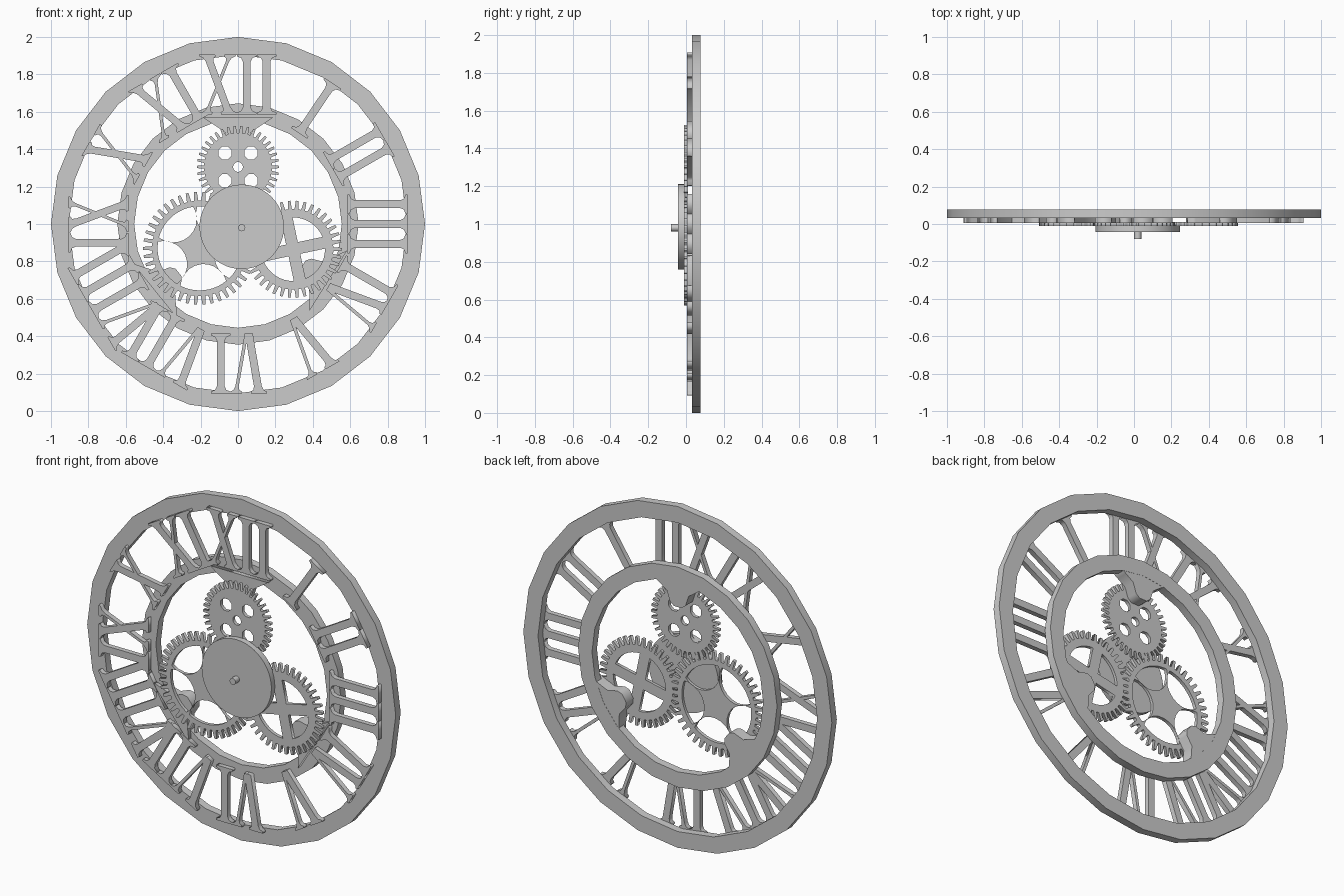
import bpy, bmesh
from math import sin, cos, pi, radians, hypot

if "Cube" in bpy.data.objects:
    bpy.data.objects.remove(bpy.data.objects["Cube"])


def slab(name, groups, y0, y1):
    """Extrude filled 2D outlines (outer loop first, then holes) drawn in XZ."""
    bm = bmesh.new()
    for loops in groups:
        cu = bpy.data.curves.new("outline", 'CURVE')
        cu.dimensions = '2D'
        cu.fill_mode = 'BOTH'
        cu.extrude = (y1 - y0) / 2
        for loop in loops:
            sp = cu.splines.new('POLY')
            sp.points.add(len(loop) - 1)
            for p, (x, z) in zip(sp.points, loop):
                p.co = (x, z, 0, 1)
            sp.use_cyclic_u = True
        tmp = bpy.data.objects.new("outline", cu)
        bpy.context.scene.collection.objects.link(tmp)
        dg = bpy.context.evaluated_depsgraph_get()
        me = bpy.data.meshes.new_from_object(tmp.evaluated_get(dg))
        bm.from_mesh(me)
        bpy.data.objects.remove(tmp)
        bpy.data.curves.remove(cu)
        bpy.data.meshes.remove(me)
    for v in bm.verts:
        v.co = (v.co.x, (y0 + y1) / 2 - v.co.z, v.co.y)
    # weld each extruded outline into a closed solid
    bmesh.ops.remove_doubles(bm, verts=bm.verts, dist=1e-5)
    bmesh.ops.recalc_face_normals(bm, faces=bm.faces)
    mesh = bpy.data.meshes.new(name)
    bm.to_mesh(mesh)
    bm.free()
    ob = bpy.data.objects.new(name, mesh)
    bpy.context.scene.collection.objects.link(ob)
    return ob


def circle(cx, cz, r, n, start=0.0):
    return [(cx + r * cos(start + 2 * pi * i / n), cz + r * sin(start + 2 * pi * i / n))
            for i in range(n)]


def teeth(cx, cz, root, tip, n):
    pts = []
    for i in range(n):
        for f, r in ((-.30, root), (-.17, tip), (.17, tip), (.30, root)):
            a = 2 * pi * (i + f) / n
            pts.append((cx + r * cos(a), cz + r * sin(a)))
    return pts


def dial(a, pts):
    """Place (sideways, radius) points at clockwise dial angle a (degrees)."""
    a = radians(a)
    return [(u * cos(a) + r * sin(a), 1 + r * cos(a) - u * sin(a)) for u, r in pts]


# Two 24-sided rings
for name, ro, ri in (("outer_ring", 1.0, 0.905), ("inner_ring", 0.645, 0.555)):
    slab(name, [[circle(0, 1, ro, 24), circle(0, 1, ri, 24)]], 0.032, 0.078)

# Gear-carrying tabs on the inner ring
tab = [(-.19, .57), (-.12, .525), (-.07, .49), (-.05, .43), (-.025, .41)]
tab += [(-u, r) for u, r in reversed(tab)]
slab("ring_tabs", [[dial(a, tab)] for a in (0, 122, 231)], 0.008, 0.077)

# Hour spokes: flared bars joining the two rings
R0, R1 = 0.585, 0.907
H = R1 - R0


def bar(u0, u1, w, lo=True, hi=True, s=0.022):
    """Slanted bar from u0 (inner end) to u1 (outer end) with flared feet."""
    def at(t):
        return u0 + (u1 - u0) * t
    h = w / 2
    prof = []
    if lo:
        prof += [(h + s, 0), (h + s, .035), (h + s * .3, .06), (h, .12)]
    else:
        prof += [(h, 0)]
    if hi:
        prof += [(h, .88), (h + s * .3, .94), (h + s, .965), (h + s, 1)]
    else:
        prof += [(h, 1)]
    right = [(at(t) + d, R0 + t * H) for d, t in prof]
    left = [(at(t) - d, R0 + t * H) for d, t in reversed(prof)]
    return right + left


def upright(c):
    return [bar(c, c, .042, s=.031)]


def wedge(c):
    return [bar(c - .005, c - .06, .042, lo=False), bar(c + .008, c + .065, .018, lo=False)]


def cross(c):
    return [bar(c + .06, c - .06, .042), bar(c - .065, c + .065, .018)]


KINDS = {'a': (upright, .106), 'b': (wedge, .185), 'c': (cross, .2)}
HOURS = ['a', 'aa', 'aaa', 'ab', 'b', 'ba', 'baa', 'baaa', 'ac', 'c', 'ca', 'caa']
spokes = []
for i, marks in enumerate(HOURS):
    u = -sum(KINDS[m][1] for m in marks) / 2
    angle = 34 if i == 0 else 30 * (i + 1)
    for m in marks:
        make, width = KINDS[m]
        spokes += [[dial(angle, s)] for s in make(u + width / 2)]
        u += width
slab("hour_spokes", spokes, 0.005, 0.034)

# Top gear: round holes
cx, cz = 0.0, 1.305
holes = [circle(cx, cz, .027, 12)]
holes += [circle(cx + sx * .07, cz + sz * .074, .038, 8, pi / 8) for sx in (-1, 1) for sz in (-1, 1)]
slab("top_gear", [[teeth(cx, cz, .182, .22, 38)] + holes], -0.01, 0.01)


# Left gear: five lens-shaped openings
def lens(cx, cz, a, R, d, r, n=10):
    x = (d * d + R * R - r * r) / (2 * d)
    y = (R * R - x * x) ** .5
    from math import atan2
    ta, tb = atan2(y, x), atan2(y, d - x)
    pts = [(R * cos(ta * (2 * i / n - 1)), R * sin(ta * (2 * i / n - 1))) for i in range(n)]
    pts += [(d - r * cos(tb * (1 - 2 * i / n)), r * sin(tb * (1 - 2 * i / n))) for i in range(n)]
    return [(cx + p * cos(a) - q * sin(a), cz + p * sin(a) + q * cos(a)) for p, q in pts]


cx, cz = -0.205, 0.87
holes = [lens(cx, cz, radians(60 + 72 * i), .225, .21, .125) for i in range(5)]
slab("left_gear", [[teeth(cx, cz, .255, .302, 42)] + holes], -0.01, 0.01)

# Right gear: four straight spokes
cx, cz = 0.295, 0.865
holes = []
R, w = .17, .032
for k in range(4):
    a = radians(12 + 90 * k)
    t0 = .19
    arc = [(R * cos(t0 + (pi / 2 - 2 * t0) * i / 8), R * sin(t0 + (pi / 2 - 2 * t0) * i / 8))
           for i in range(9)]
    pts = [(w, w)] + arc
    holes.append([(cx + p * cos(a) - q * sin(a), cz + p * sin(a) + q * cos(a)) for p, q in pts])
slab("right_gear", [[teeth(cx, cz, .215, .26, 38)] + holes], -0.01, 0.01)

# Centre disc and hand shaft
slab("centre_disc", [[circle(.02, .985, .226, 48)]], -0.042, -0.006)
slab("hand_shaft", [[circle(.02, .98, .019, 16)]], -0.079, -0.04)
